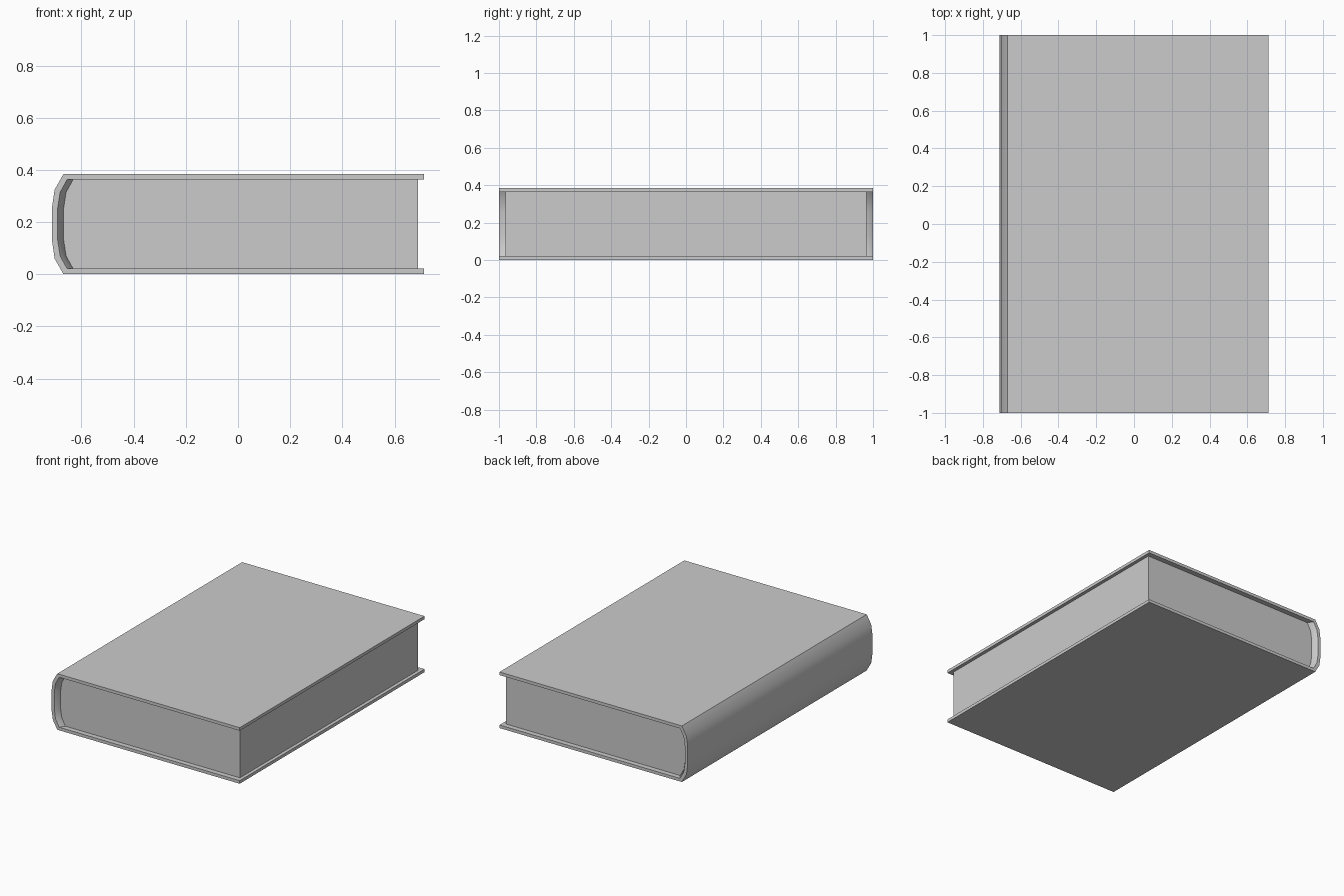
import bpy, bmesh, math

if "Cube" in bpy.data.objects:
    bpy.data.objects.remove(bpy.data.objects["Cube"])

H = 0.384        # overall height
T = 0.021        # board thickness
END, PAGE_END = 1.0, 0.965
EDGE, PAGE_EDGE = 0.713, 0.69


def mirrored(half):
    """Complete an upper half profile by mirroring about mid height."""
    return half + [(x, H - z) for x, z in reversed(half)]


def loft(name, sections, flat=False):
    """Skin closed (x, z) rings placed along y, with strip end caps."""
    bm = bmesh.new()
    rings = [[bm.verts.new((x, y, z)) for x, z in pts] for y, pts in sections]
    n = len(rings[0])
    for a, b in zip(rings, rings[1:]):
        for i in range(n):
            j = (i + 1) % n
            bm.faces.new((a[i], a[j], b[j], b[i]))
    for r in (rings[0], rings[-1]):
        if flat:
            bm.faces.new(r)
        else:
            for i in range(n // 2 - 1):
                bm.faces.new((r[i], r[i + 1], r[n - 2 - i], r[n - 1 - i]))
    bmesh.ops.recalc_face_normals(bm, faces=bm.faces)
    me = bpy.data.meshes.new(name)
    bm.to_mesh(me)
    bm.free()
    ob = bpy.data.objects.new(name, me)
    bpy.context.collection.objects.link(ob)
    bpy.ops.object.select_all(action='DESELECT')
    ob.select_set(True)
    bpy.context.view_layer.objects.active = ob
    bpy.ops.object.shade_smooth_by_angle(angle=math.radians(40))
    return ob


# Cover: C-shaped boards and rounded spine, inner spine flaring out at the ends
outer = mirrored([(EDGE, H), (-0.669, H), (-0.703, 0.324), (-0.713, 0.255)])


def inner(shift):
    return mirrored([(EDGE, H - T), (-0.655 + shift, H - T),
                     (-0.682 + shift, 0.314), (-0.691 + shift, 0.255)])


def cover_ring(shift):
    return outer + inner(shift)[::-1]


loft("cover", [(-END, cover_ring(0)), (-PAGE_END, cover_ring(0.023)),
               (PAGE_END, cover_ring(0.023)), (END, cover_ring(0))])

# Page block: fills the cover, set in slightly from the board edges
block = mirrored([(PAGE_EDGE, H - T + 0.003), (-0.634, H - T + 0.003),
                  (-0.662, 0.315), (-0.671, 0.255)])
loft("page_block", [(-PAGE_END, block), (PAGE_END, block)], flat=True)
